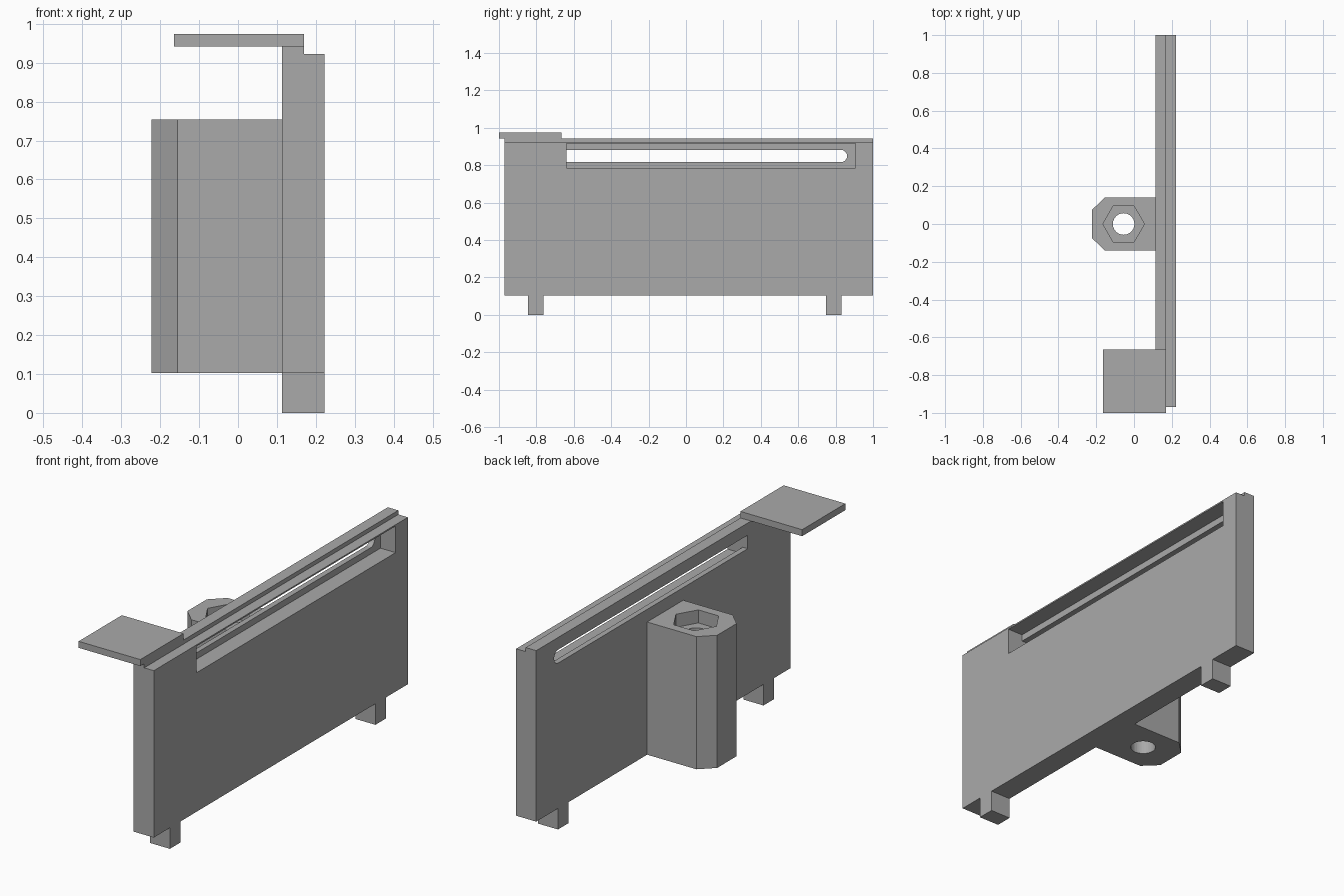
import bpy
import bmesh
from math import cos, sin, pi
from mathutils import Vector

old = bpy.data.objects.get("Cube")
if old:
    bpy.data.objects.remove(old)

grey = bpy.data.materials.new("plain_grey")
grey.use_nodes = True
COLOUR = (0.4, 0.4, 0.4, 1)
grey.diffuse_color = COLOUR
grey.node_tree.nodes["Principled BSDF"].inputs["Base Color"].default_value = COLOUR


def prism(name, outline, axis, low, high):
    """Extrude a 2D outline along an axis; the outline uses the other two axes in order."""
    def place(p, d):
        co = list(p)
        co.insert("xyz".index(axis), d)
        return Vector(co)
    bm = bmesh.new()
    face = bm.faces.new([bm.verts.new(place(p, low)) for p in outline])
    new = bmesh.ops.extrude_face_region(bm, geom=[face])["geom"]
    shift = place((0, 0), high - low)
    bmesh.ops.translate(bm, vec=shift, verts=[v for v in new if isinstance(v, bmesh.types.BMVert)])
    bmesh.ops.recalc_face_normals(bm, faces=bm.faces)
    mesh = bpy.data.meshes.new(name)
    bm.to_mesh(mesh)
    bm.free()
    mesh.materials.append(grey)
    obj = bpy.data.objects.new(name, mesh)
    bpy.context.collection.objects.link(obj)
    return obj


def box(name, x, y, z):
    return prism(name, [(x[0], y[0]), (x[1], y[0]), (x[1], y[1]), (x[0], y[1])], "z", *z)


def ring(cx, cy, r, n, start=0, sweep=2 * pi):
    return [(cx + r * cos(start + sweep * i / n), cy + r * sin(start + sweep * i / n)) for i in range(n)]


def cut(target, cutter):
    cutter.hide_render = True
    cutter.hide_set(True)
    cutter.display_type = "WIRE"
    mod = target.modifiers.new(cutter.name, "BOOLEAN")
    mod.operation = "DIFFERENCE"
    mod.solver = "EXACT"
    mod.object = cutter


INNER, STEP, OUTER = 0.113, 0.17, 0.222
BOTTOM = 0.103

# Wall panel with a raised lip along its inner top edge
panel = prism("wall_panel", [(INNER, BOTTOM), (OUTER, BOTTOM), (OUTER, 0.922), (STEP, 0.922),
                             (STEP, 0.942), (INNER, 0.942)], "y", -0.97, 1)

# Recess in the outer face, with a round-ended slot through the remaining web
cut(panel, box("recess_cutter", (0.14, 0.3), (-0.64, 0.905), (0.785, 0.915)))
arc = ring(0.828, 0.849, 0.033, 16, -pi / 2, pi) + [(0.828, 0.882)]
cut(panel, prism("slot_cutter", [(-0.64, 0.882), (-0.64, 0.816)] + arc, "x", 0.05, 0.2))

# Flat tab on top of the lip
box("top_tab", (-0.165, STEP), (-1, -0.665), (0.942, 0.974))

# Feet below the panel
for name, y in (("front_foot", -0.845), ("rear_foot", 0.748)):
    box(name, (INNER, OUTER), (y, y + 0.083), (0, BOTTOM))

# Chamfered screw post with a through hole and a hexagonal nut pocket
post = prism("screw_post", [(INNER, -0.14), (INNER, 0.14), (-0.155, 0.14), (-0.222, 0.075),
                            (-0.222, -0.075), (-0.155, -0.14)], "z", BOTTOM, 0.754)
cut(post, prism("hole_cutter", ring(-0.055, 0, 0.057, 40), "z", 0, 1))
cut(post, prism("nut_pocket_cutter", ring(-0.055, 0, 0.11, 6), "z", 0.69, 0.9))

# Smooth the round walls while keeping hard edges
for obj in (panel, post):
    obj.data.shade_flat()
